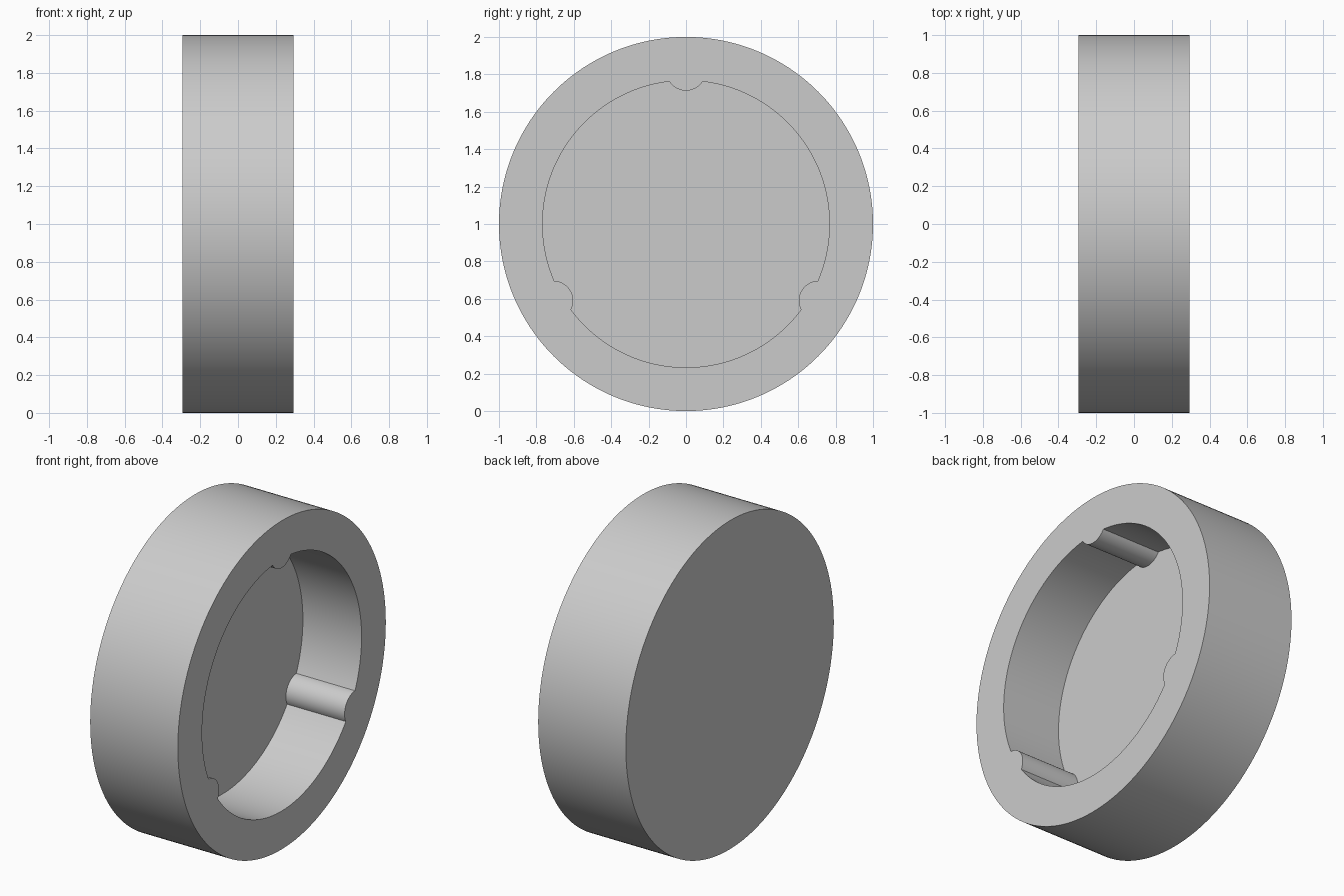
import bpy
import bmesh
from math import sin, cos, pi, acos, atan2, radians

default = bpy.data.objects.get("Cube")
if default:
    bpy.data.objects.remove(default)

OUTER_R, POCKET_R = 1.0, 0.767
RIB_R, RIB_DIST = 0.105, 0.818      # rib radius and its distance from the axis
BACK_X, FLOOR_X, MOUTH_X = -0.295, -0.1, 0.295
RIBS = 3

grey = bpy.data.materials.new("light_grey")
grey.use_nodes = True
colour = (0.6, 0.6, 0.6, 1)
grey.diffuse_color = colour
grey.node_tree.nodes["Principled BSDF"].inputs["Base Color"].default_value = colour


def circle_profile(radius, count):
    return [(radius * cos(2 * pi * i / count), radius * sin(2 * pi * i / count))
            for i in range(count)]


def pocket_profile(wall_steps=48, rib_steps=20):
    """Round pocket outline with a rounded rib biting in at each third."""
    # Half angle that a rib covers, seen from the pocket axis
    half = acos((POCKET_R**2 + RIB_DIST**2 - RIB_R**2) / (2 * POCKET_R * RIB_DIST))
    # Rib arc end, measured at the rib centre from the inward direction
    sweep = atan2(POCKET_R * sin(half), RIB_DIST - POCKET_R * cos(half))
    points = []
    for k in range(RIBS):
        mid = pi / 2 + k * 2 * pi / RIBS
        for i in range(rib_steps):
            a = mid + pi + sweep - 2 * sweep * i / rib_steps
            a = 2 * (mid + pi) - a      # walk the arc in the pocket's direction
            b = 2 * (mid + pi) - a
            points.append((RIB_DIST * cos(mid) + RIB_R * cos(b),
                           RIB_DIST * sin(mid) + RIB_R * sin(b)))
        for i in range(wall_steps):
            a = mid + half + (2 * pi / RIBS - 2 * half) * i / wall_steps
            points.append((POCKET_R * cos(a), POCKET_R * sin(a)))
    return points


bm = bmesh.new()


def ring(profile, x):
    return [bm.verts.new((x, y, z + OUTER_R)) for y, z in profile]


def wall(a, b):
    for i in range(len(a)):
        j = (i + 1) % len(a)
        bm.faces.new((a[i], a[j], b[j], b[i]))


def loop_edges(verts):
    return [bm.edges.get((v, verts[i - 1])) for i, v in enumerate(verts)]


# Outer wall and closed back
outer = circle_profile(OUTER_R, 192)
outer_back, outer_mouth = ring(outer, BACK_X), ring(outer, MOUTH_X)
wall(outer_back, outer_mouth)
bm.faces.new(outer_back)

# Ribbed pocket wall and its floor
pocket = pocket_profile()
pocket_floor, pocket_mouth = ring(pocket, FLOOR_X), ring(pocket, MOUTH_X)
wall(pocket_floor, pocket_mouth)
bm.faces.new(pocket_floor)

# Flat rim between the two outlines
bmesh.ops.triangle_fill(bm, use_beauty=True, normal=(1, 0, 0),
                        edges=loop_edges(outer_mouth) + loop_edges(pocket_mouth))
bmesh.ops.recalc_face_normals(bm, faces=bm.faces)

mesh = bpy.data.meshes.new("round_cup")
bm.to_mesh(mesh)
bm.free()
mesh.materials.append(grey)
cup = bpy.data.objects.new("round_cup", mesh)
bpy.context.collection.objects.link(cup)

bpy.ops.object.select_all(action="DESELECT")
cup.select_set(True)
bpy.context.view_layer.objects.active = cup
bpy.ops.object.shade_smooth_by_angle(angle=radians(30))
